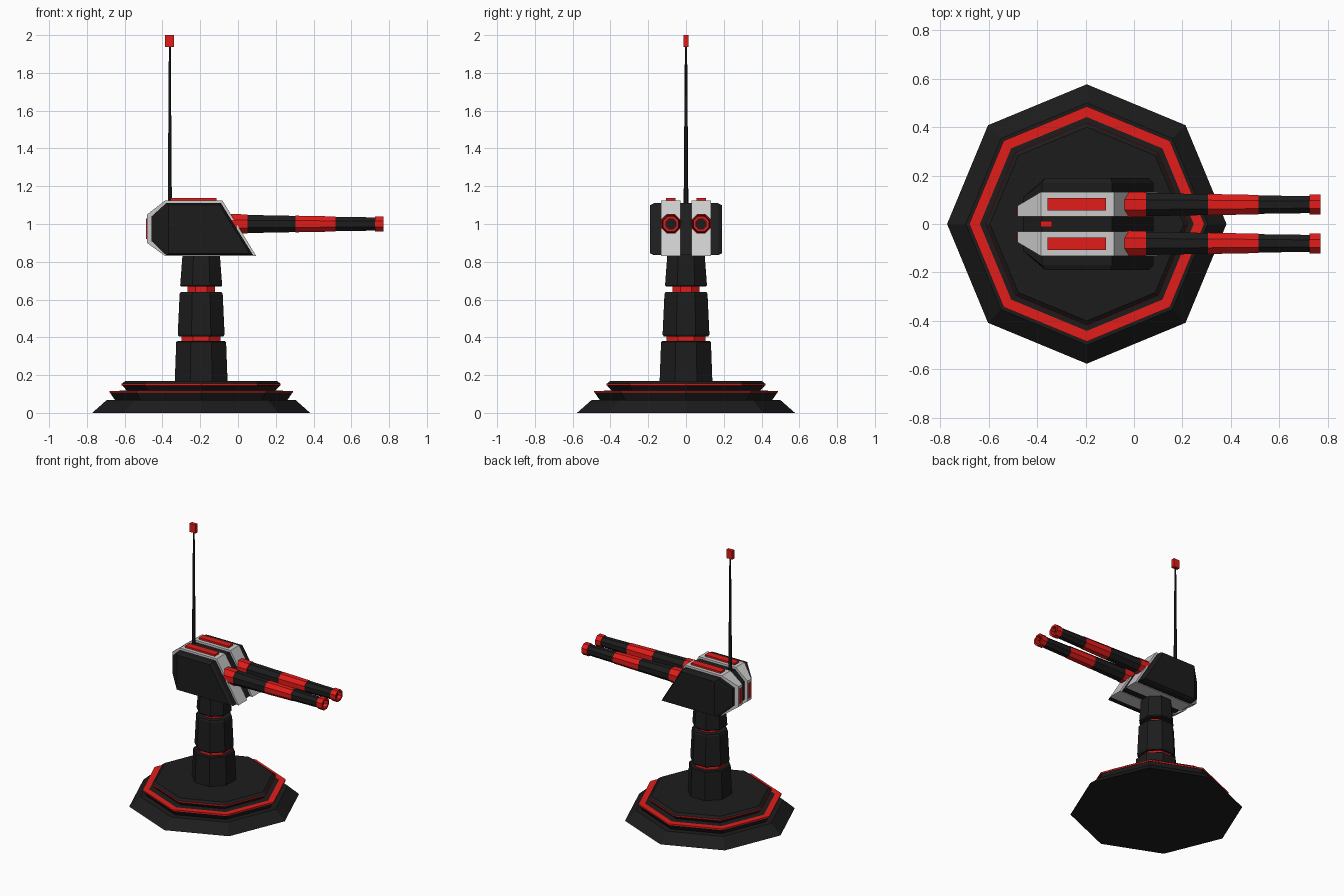
import bpy, bmesh, math
from mathutils import Matrix

if "Cube" in bpy.data.objects:
    bpy.data.objects.remove(bpy.data.objects["Cube"])


def material(name, rgb):
    m = bpy.data.materials.new(name)
    m.diffuse_color = (*rgb, 1)
    m.use_nodes = True
    m.node_tree.nodes["Principled BSDF"].inputs["Base Color"].default_value = m.diffuse_color
    return m


BLACK = material("black", (0.012, 0.012, 0.012))
RED = material("red", (0.75, 0.012, 0.01))
CX = -0.195  # axis of the pedestal


def finish(name, bm, mat):
    bmesh.ops.recalc_face_normals(bm, faces=bm.faces)
    me = bpy.data.meshes.new(name)
    bm.to_mesh(me)
    bm.free()
    ob = bpy.data.objects.new(name, me)
    bpy.context.collection.objects.link(ob)
    if mat:
        me.materials.append(mat)
    return ob


def turned(name, profile, mat, flat=True, along_x=False, loc=(CX, 0, 0), sides=8):
    """Faceted turned solid from (radius, height); flat puts flats on the axes."""
    bm = bmesh.new()
    k = 1 / math.cos(math.pi / sides) if flat else 1
    off = math.pi / sides if flat else 0
    rings = []
    for r, h in profile:
        rings.append([bm.verts.new((r * k * math.cos(off + i * math.tau / sides),
                                    r * k * math.sin(off + i * math.tau / sides), h))
                      for i in range(sides)])
    for a, b in zip(rings, rings[1:]):
        for i in range(sides):
            j = (i + 1) % sides
            bm.faces.new((a[i], a[j], b[j], b[i]))
    bm.faces.new(rings[0])
    bm.faces.new(rings[-1])
    if along_x:
        bm.transform(Matrix.Rotation(math.pi / 2, 4, 'Y'))
    bm.transform(Matrix.Translation(loc))
    return finish(name, bm, mat)


def box(name, x, y, z, mat):
    bm = bmesh.new()
    bmesh.ops.create_cube(bm, size=1)
    for v in bm.verts:
        for i, (lo, hi) in enumerate((x, y, z)):
            v.co[i] = lo if v.co[i] < 0 else hi
    return finish(name, bm, mat)


def shell(name, profile, rings, mat):
    """Loft the six-point side profile over rings of (y, y at the tail, inset scale)."""
    bm = bmesh.new()
    loops = []
    for y, y_tail, s in rings:
        loops.append([bm.verts.new((CX + (x - CX) * s, y_tail if i > 3 else y,
                                    0.97 + (z - 0.97) * s))
                      for i, (x, z) in enumerate(profile)])
    for a, b in zip(loops, loops[1:]):
        for i in range(6):
            j = (i + 1) % 6
            bm.faces.new((a[i], a[j], b[j], b[i]))
    for l in (loops[0], loops[-1]):
        bm.faces.new(l[:4])
        bm.faces.new((l[3], l[4], l[5], l[0]))
    return finish(name, bm, mat)


# Stepped octagonal base with corners on the axes
turned("base_lower_step", [(0.577, 0), (0.50, 0.068), (0.44, 0.068)], BLACK, flat=False)
turned("base_middle_step", [(0.455, 0.066), (0.483, 0.107), (0.483, 0.116), (0.40, 0.118)],
       BLACK, flat=False)
turned("base_upper_step", [(0.39, 0.115), (0.418, 0.145), (0.418, 0.156), (0.40, 0.17)],
       BLACK, flat=False)
turned("base_middle_trim", [(0.486, 0.107), (0.486, 0.117)], RED, flat=False)
turned("base_upper_trim", [(0.421, 0.146), (0.421, 0.156)], RED, flat=False)

# Column in three tapered segments with red collars
turned("column_lower", [(0.14, 0.16), (0.132, 0.375), (0.125, 0.38)], BLACK)
turned("column_middle", [(0.118, 0.405), (0.124, 0.415), (0.114, 0.63), (0.108, 0.64)], BLACK)
turned("column_upper", [(0.105, 0.668), (0.111, 0.675), (0.098, 0.85)], BLACK)
turned("lower_collar", [(0.103, 0.375), (0.103, 0.41)], RED)
turned("upper_collar", [(0.072, 0.635), (0.072, 0.675)], RED)

# Turret head
body = [(-0.38, 1.11), (-0.09, 1.11), (0.08, 0.835), (-0.38, 0.835),
        (-0.458, 0.91), (-0.458, 1.04)]
shell("turret_body", body,
      [(-0.19, -0.125, 0.93), (-0.17, -0.11, 1), (0.17, 0.11, 1), (0.19, 0.125, 0.93)], BLACK)

plate = [(-0.385, 1.125), (-0.083, 1.125), (0.097, 0.83), (-0.385, 0.83),
         (-0.482, 0.90), (-0.482, 1.05)]
barrel = [("base", -0.06, 0.05, 0.053, 0.051, RED),
          ("inner", 0.05, 0.305, 0.048, 0.043, BLACK),
          ("band", 0.305, 0.515, 0.044, 0.040, RED),
          ("outer", 0.515, 0.73, 0.038, 0.035, BLACK)]

for side, s in (("left", 1), ("right", -1)):
    # Grey armour strip wrapping the head, with red inlays
    shell(side + "_armour_strip", plate, [(s * 0.03, s * 0.03, 1), (s * 0.132, s * 0.075, 1)], None)
    ys = sorted((s * 0.055, s * 0.107))
    box(side + "_top_inlay", (-0.358, -0.115), ys, (1.12, 1.138), RED)
    ys = sorted((s * 0.04, s * 0.066))
    box(side + "_rear_inlay", (-0.486, -0.475), ys, (0.92, 1.03), RED)
    # Barrel sections and hollow muzzle
    at = (0, s * 0.08, 1.0)
    for part, x0, x1, r0, r1, mat in barrel:
        turned(f"{side}_barrel_{part}", [(r0, x0), (r1, x1)], mat, along_x=True, loc=at)
    turned(side + "_muzzle", [(0.041, 0.725), (0.041, 0.77), (0.028, 0.77), (0.028, 0.735)],
           RED, along_x=True, loc=at)
    turned(side + "_bore", [(0.027, 0.73), (0.027, 0.74)], BLACK, along_x=True, loc=at)

# Antenna with red tip
turned("antenna_mast", [(0.011, 1.09), (0.005, 1.95)], BLACK, loc=(-0.361, 0, 0), sides=6)
box("antenna_tip", (-0.386, -0.338), (-0.013, 0.013), (1.937, 2.0), RED)
